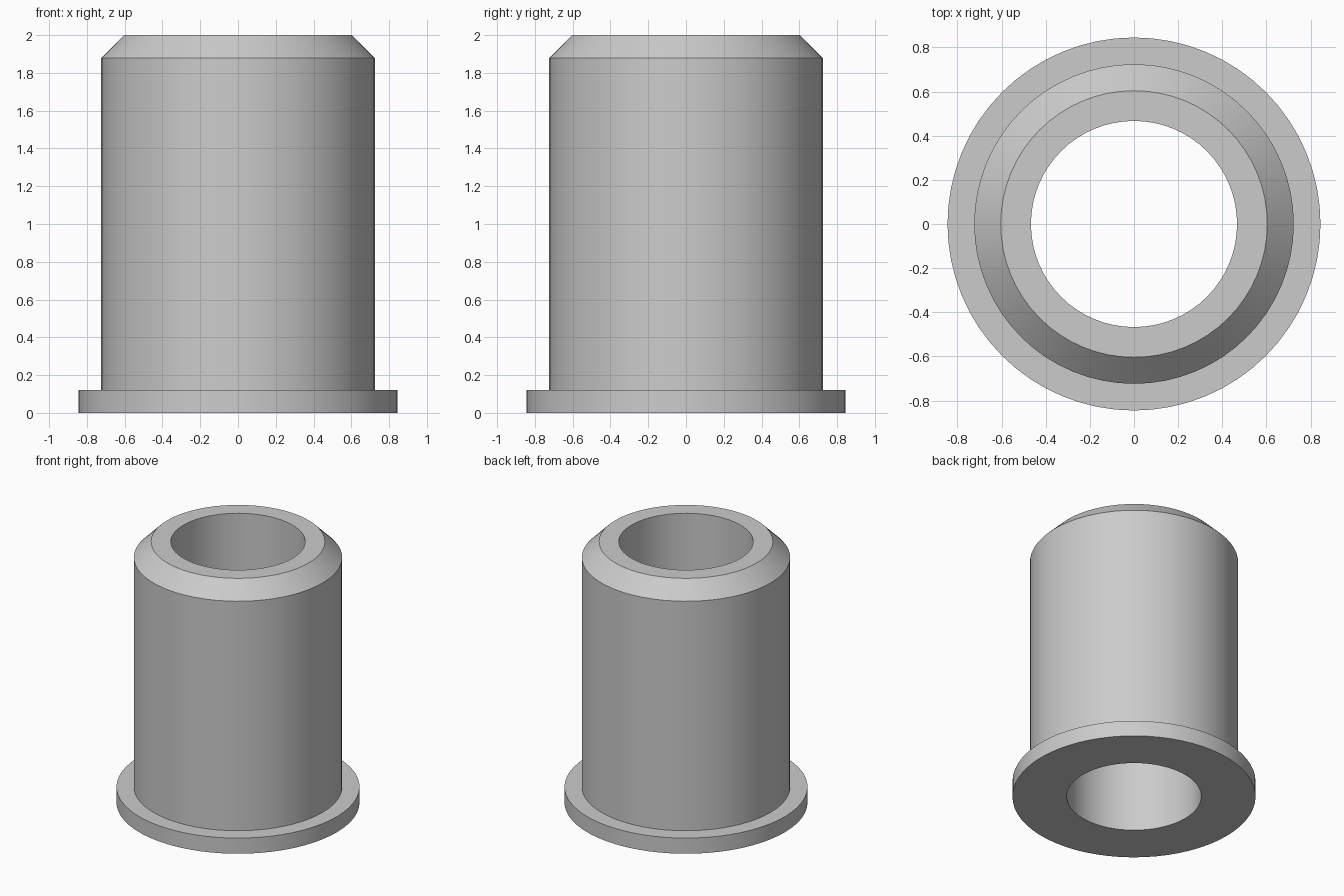
import bpy
import bmesh
import math

cube = bpy.data.objects.get("Cube")
if cube:
    bpy.data.objects.remove(cube, do_unlink=True)

SEGMENTS = 64
HEIGHT = 2.0
BORE, BODY, FLANGE = 0.467, 0.724, 0.845
FLANGE_HEIGHT = 0.12
CHAMFER = 0.12

# Plain grey metal
grey = bpy.data.materials.new("grey_metal")
grey.use_nodes = True
colour = (0.6, 0.6, 0.6, 1.0)
grey.diffuse_color = colour
grey.node_tree.nodes["Principled BSDF"].inputs["Base Color"].default_value = colour


def lathe(name, profile, material):
    """Revolve a closed (radius, height) profile around the z axis."""
    bm = bmesh.new()
    verts = [bm.verts.new((r, 0, z)) for r, z in profile]
    edges = [bm.edges.new((a, b)) for a, b in zip(verts, verts[1:] + verts[:1])]
    bmesh.ops.spin(bm, geom=verts + edges, cent=(0, 0, 0), axis=(0, 0, 1),
                   angle=math.tau, steps=SEGMENTS, use_merge=True)
    bmesh.ops.remove_doubles(bm, verts=bm.verts[:], dist=0.0001)
    bmesh.ops.recalc_face_normals(bm, faces=bm.faces[:])
    mesh = bpy.data.meshes.new(name)
    bm.to_mesh(mesh)
    bm.free()
    mesh.materials.append(material)
    obj = bpy.data.objects.new(name, mesh)
    bpy.context.collection.objects.link(obj)
    bpy.ops.object.select_all(action="DESELECT")
    obj.select_set(True)
    bpy.context.view_layer.objects.active = obj
    bpy.ops.object.shade_smooth_by_angle(angle=math.radians(30))
    return obj


# Sleeve with a bottom flange, a chamfered top rim and a through bore
lathe("flanged_bushing", [
    (BORE, 0),
    (FLANGE, 0),
    (FLANGE, FLANGE_HEIGHT),
    (BODY, FLANGE_HEIGHT),
    (BODY, HEIGHT - CHAMFER),
    (BODY - CHAMFER, HEIGHT),
    (BORE, HEIGHT),
], grey)
